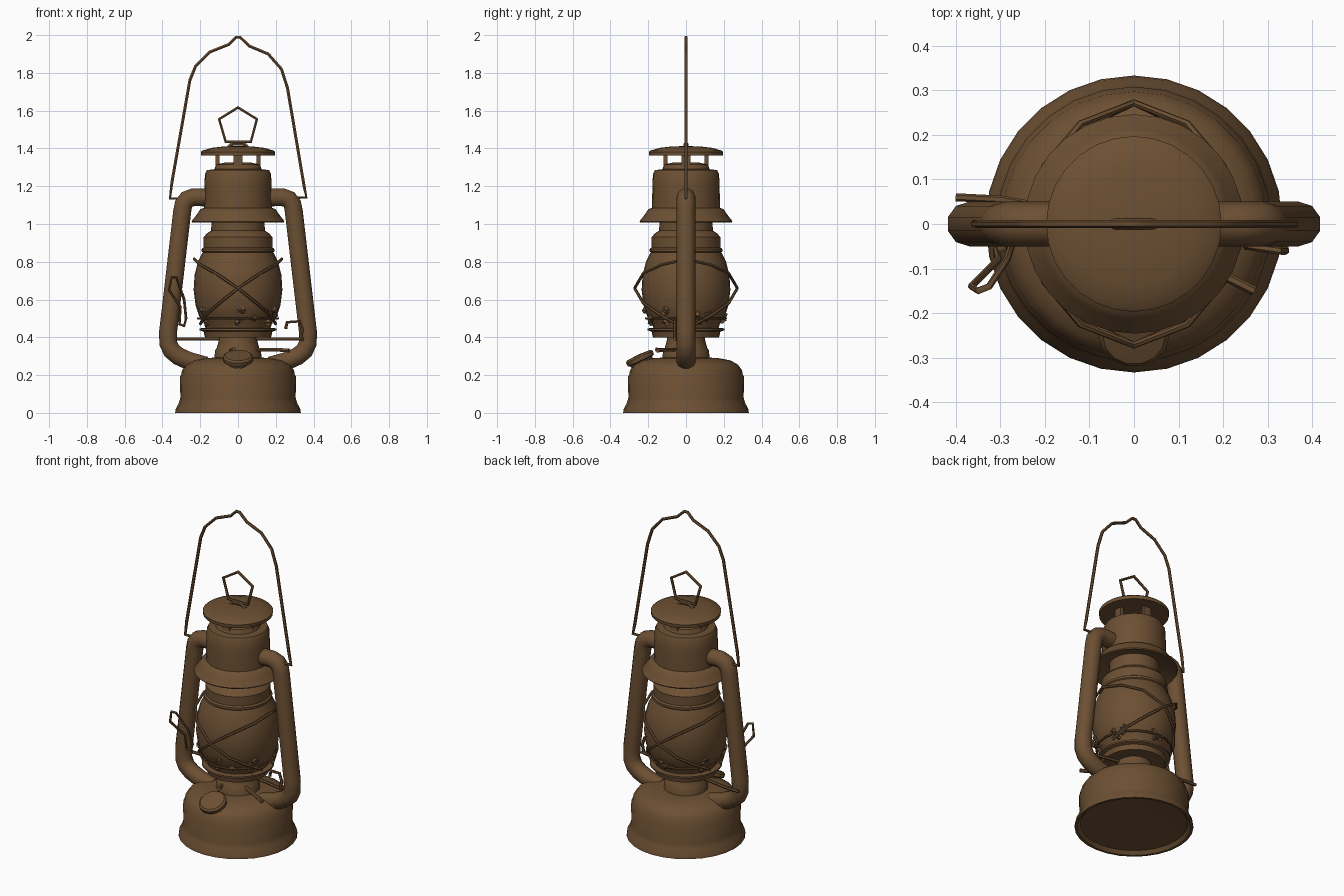
import bpy, bmesh, math, random
from mathutils import Vector, Matrix

if "Cube" in bpy.data.objects:
    bpy.data.objects.remove(bpy.data.objects["Cube"])

random.seed(4)
rust = bpy.data.materials.new("rusty brown")
rust.diffuse_color = (0.15, 0.079, 0.033, 1)
rust.use_nodes = True
rust.node_tree.nodes["Principled BSDF"].inputs["Base Color"].default_value = rust.diffuse_color


def finish(ob, angle=40):
    ob.data.materials.clear()
    ob.data.materials.append(rust)
    bpy.ops.object.select_all(action='DESELECT')
    ob.select_set(True)
    bpy.context.view_layer.objects.active = ob
    bpy.ops.object.shade_smooth_by_angle(angle=math.radians(angle))
    return ob


def from_bmesh(name, bm, angle=40):
    bmesh.ops.recalc_face_normals(bm, faces=bm.faces)
    me = bpy.data.meshes.new(name)
    bm.to_mesh(me)
    bm.free()
    ob = bpy.data.objects.new(name, me)
    bpy.context.collection.objects.link(ob)
    return finish(ob, angle)


def lathe(name, profile, segs=28, matrix=None):
    """Revolve (radius, z) points about z; radius 0 closes an end."""
    bm = bmesh.new()
    rings = []
    for r, z in profile:
        if r == 0:
            rings.append([bm.verts.new((0, 0, z))] * segs)
        else:
            rings.append([bm.verts.new((r * math.cos(a), r * math.sin(a), z))
                          for a in (2 * math.pi * i / segs for i in range(segs))])
    for lo, hi in zip(rings, rings[1:]):
        for i in range(segs):
            j = (i + 1) % segs
            bm.faces.new(list(dict.fromkeys((lo[i], lo[j], hi[j], hi[i]))))
    if matrix:
        bm.transform(matrix)
    return from_bmesh(name, bm)


def tube(name, pts, r, closed=False, res=1):
    """Round tube swept along a polyline, converted to mesh."""
    cu = bpy.data.curves.new(name, 'CURVE')
    cu.dimensions = '3D'
    cu.bevel_depth = r
    cu.bevel_resolution = res
    cu.use_fill_caps = True
    sp = cu.splines.new('POLY')
    sp.points.add(len(pts) - 1)
    for p, co in zip(sp.points, pts):
        p.co = (*co, 1)
    sp.use_cyclic_u = closed
    ob = bpy.data.objects.new(name, cu)
    bpy.context.collection.objects.link(ob)
    bpy.ops.object.select_all(action='DESELECT')
    ob.select_set(True)
    bpy.context.view_layer.objects.active = ob
    bpy.ops.object.convert(target='MESH')
    return finish(bpy.context.view_layer.objects.active, 50)


# fuel tank with recessed underside
lathe("fuel_tank", [(0, .03), (.3, .02), (.318, 0), (.333, 0), (.33, .02), (.314, .05),
                    (.305, .08), (.308, .19), (.3, .205), (.297, .225), (.275, .255),
                    (.235, .278), (.17, .29), (.12, .293), (0, .293)])

# filler cap, tilted toward the front
lathe("filler_cap", [(0, -.05), (.06, -.05), (.065, -.015), (.078, -.01), (.08, .01),
                     (.07, .02), (0, .024)], 14,
      Matrix.Translation((0, -.243, .287)) @ Matrix.Rotation(math.radians(25), 4, 'X'))

# burner and globe plate
lathe("burner", [(0, .28), (.125, .28), (.122, .33), (.112, .345), (.1, .39), (.1, .42), (0, .42)], 20)
lathe("globe_plate", [(0, .4), (.175, .4), (.182, .43), (.203, .437), (.203, .447), (.18, .45), (0, .45)])

# glass globe with collar
lathe("globe", [(0, .44), (.17, .44), (.18, .475), (.205, .51), (.225, .57), (.235, .65),
                (.23, .73), (.212, .8), (.187, .85)])
lathe("globe_collar", [(.18, .845), (.192, .855), (.192, .868), (.182, .875), (.182, .93),
                       (.165, .95), (.142, .965), (.14, 1.06)])

# chimney hood
lathe("hood", [(.14, 1.04), (.19, 1.03), (.242, 1.008), (.246, 1.014), (.215, 1.055), (.2, 1.078),
               (.18, 1.085), (.178, 1.2), (.175, 1.265), (.165, 1.285), (.125, 1.29),
               (.115, 1.315), (.07, 1.325), (0, 1.325)])

# top cap on four posts
lathe("top_cap", [(0, 1.375), (.185, 1.362), (.195, 1.362), (.197, 1.382), (.19, 1.388),
                  (.14, 1.403), (.08, 1.41), (0, 1.413)])
bm = bmesh.new()
for k in range(4):
    a = k * math.pi / 2
    bmesh.ops.create_cube(bm, size=1, matrix=Matrix.Rotation(a, 4, 'Z')
                          @ Matrix.Translation((.108, 0, 1.335))
                          @ Matrix.Diagonal((.02, .05, .09, 1)))
from_bmesh("cap_posts", bm)

# lifting ring on the cap
tube("lifting_ring", [(-.065, 0, 1.435), (-.1, 0, 1.555), (0, 0, 1.617), (.1, 0, 1.555),
                      (.068, 0, 1.435)], .009, True)
tube("ring_bracket", [(-.05, 0, 1.405), (-.03, 0, 1.425), (.03, 0, 1.425), (.05, 0, 1.405)], .012)

# air tubes on both sides
path = [(.14, 1.14), (.235, 1.142), (.27, 1.13), (.288, 1.105), (.295, 1.07), (.37, .43),
        (.37, .37), (.352, .33), (.315, .3), (.26, .275), (.17, .25)]
for s, side in ((-1, "left"), (1, "right")):
    tube(f"air_tube_{side}", [(s * x, 0, z) for x, z in path], .05, res=3)

# carrying handle
tube("carrying_handle", [(-.29, 0, 1.135), (-.36, 0, 1.135), (-.35, 0, 1.22), (-.255, 0, 1.76),
                         (-.225, 0, 1.835), (-.15, 0, 1.91), (-.05, 0, 1.95), (-.012, 0, 1.988),
                         (.012, 0, 1.988), (.06, 0, 1.942), (.16, 0, 1.9), (.23, 0, 1.82),
                         (.262, 0, 1.72), (.35, 0, 1.2), (.362, 0, 1.14), (.29, 0, 1.14)], .009)

# crossed globe guard wires, front and back
half = [(-.232, 0, .815), (-.2, .13, .785), (-.12, .225, .74), (0, .272, .66),
        (.1, .225, .58), (.17, .14, .52), (.2, .05, .47)]
for sy, side in ((-1, "front"), (1, "back")):
    for sx in (-1, 1):
        tube(f"guard_wire_{side}", [(sx * x, sy * y, z) for x, y, z in half], .008)
for r, z in ((.238, .78), (.212, .5)):
    if z < .6:
        tube("guard_ring", [(r * math.cos(i * math.pi / 10), r * math.sin(i * math.pi / 10), z)
                            for i in range(20)], .006, True)

# rust flakes around the lower globe
bm = bmesh.new()
for c in range(6):
    for _ in range(7):
        a = c * math.pi / 3 + .5 + random.gauss(0, .13)
        z = random.uniform(.47, .55)
        r = .185 + (z - .47) * .45
        bmesh.ops.create_cube(bm, size=random.uniform(.012, .024), matrix=Matrix.Translation(
            (r * math.cos(a), r * math.sin(a), z)) @ Matrix.Rotation(random.random() * 3, 4, (1, 1, 0)))
from_bmesh("rust_flakes", bm)

# cross rod, lift lever loop, hook and wick knob
tube("cross_rod", [(-.4, .06, .392), (-.3, .055, .392), (.3, -.05, .392), (.345, -.06, .392)], .009)
tube("lift_lever", [(-.285, -.05, .46), (-.31, -.06, .47), (-.305, -.08, .56), (-.365, -.14, .65),
                    (-.35, -.15, .72), (-.325, -.14, .715), (-.285, -.08, .6), (-.275, -.05, .5)], .008, True)
tube("small_hook", [(.33, -.06, .392), (.34, -.06, .44), (.325, -.06, .485), (.26, -.05, .48),
                    (.252, -.05, .445)], .009)
tube("wick_rod", [(.06, -.04, .335), (.2, -.115, .335), (.27, -.15, .33)], .011)
tube("burner_clip", [(-.04, -.09, .33), (-.02, -.16, .335)], .012)
